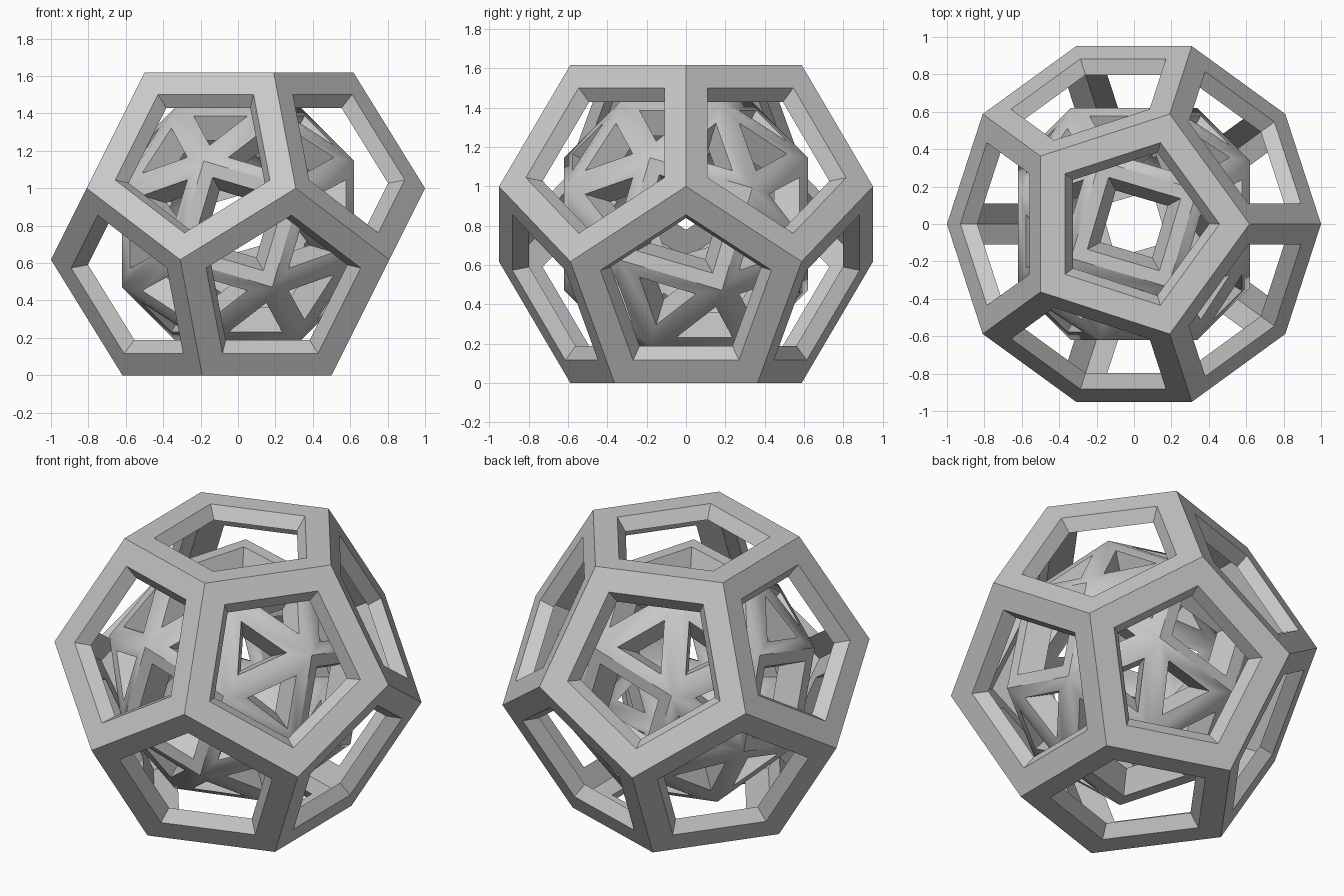
import bpy, bmesh, math
from mathutils import Vector

if "Cube" in bpy.data.objects:
    bpy.data.objects.remove(bpy.data.objects["Cube"], do_unlink=True)

PHI = (1 + math.sqrt(5)) / 2
CENTRE_Z = PHI / 2

grey = bpy.data.materials.new("plain_grey")
grey.use_nodes = True
grey.diffuse_color = (0.58, 0.58, 0.58, 1)
for node in grey.node_tree.nodes:
    if node.type == 'BSDF_PRINCIPLED':
        node.inputs["Base Color"].default_value = grey.diffuse_color


def hull_faces(points):
    """Flat faces of the solid spanned by the points."""
    bm = bmesh.new()
    for p in points:
        bm.verts.new(p)
    bmesh.ops.convex_hull(bm, input=bm.verts[:])
    bmesh.ops.dissolve_limit(bm, angle_limit=0.03, verts=bm.verts[:], edges=bm.edges[:])
    faces = [[v.co.copy() for v in f.verts] for f in bm.faces]
    bm.free()
    return faces


def inset(ring, width):
    """Shrink a regular polygon so that its border has the given width."""
    c = sum(ring, Vector()) / len(ring)
    apothem = ((ring[0] + ring[1]) / 2 - c).length
    return [c + (p - c) * (1 - width / apothem) for p in ring]


def cage(name, points, width, inner):
    """Hollow solid with a window in every face."""
    bm = bmesh.new()
    for outer in hull_faces(points):
        shell = [p * inner for p in outer]
        rings = [outer, inset(outer, width), inset(shell, width), shell]
        loops = [[bm.verts.new(p) for p in ring] for ring in rings]
        n = len(outer)
        for a, b in zip(loops, loops[1:]):
            for i in range(n):
                j = (i + 1) % n
                bm.faces.new((a[i], a[j], b[j], b[i]))
    bmesh.ops.remove_doubles(bm, verts=bm.verts[:], dist=0.001)
    bmesh.ops.recalc_face_normals(bm, faces=bm.faces[:])
    mesh = bpy.data.meshes.new(name)
    bm.to_mesh(mesh)
    bm.free()
    mesh.materials.append(grey)
    obj = bpy.data.objects.new(name, mesh)
    obj.location.z = CENTRE_Z
    bpy.context.collection.objects.link(obj)
    bpy.ops.object.select_all(action='DESELECT')
    obj.select_set(True)
    bpy.context.view_layer.objects.active = obj
    bpy.ops.object.shade_smooth_by_angle(angle=math.radians(30))
    return obj


# Outer cage: twelve pentagons, resting on one of them
outer_points = []
for k in range(5):
    a = math.tau * k / 5
    for radius, z in ((1 / PHI, PHI / 2), (1, 1 / PHI - PHI / 2 + 0.382)):
        z = PHI / 2 if radius < 1 else PHI / 2 - 1 / PHI
        p = Vector((radius * math.cos(a), radius * math.sin(a), z))
        outer_points += [p, -p]
cage("outer_pentagon_cage", outer_points, 0.13, 0.91)

# Inner cage: six twisted squares surrounded by triangles
T = 1.8393
K = 0.62 / T
base = (K, K / T, K * T)
inner_points = []
for shift in range(3):
    for flip in (0, 1):
        size = base[shift:] + base[:shift]
        if flip:
            size = size[::-1]
        for bits in range(8):
            signs = [1 if bits >> i & 1 else -1 for i in range(3)]
            if signs.count(1) % 2 != flip:
                inner_points.append(Vector([s * v for s, v in zip(signs, size)]))
cage("inner_twisted_cage", inner_points, 0.07, 0.79)
